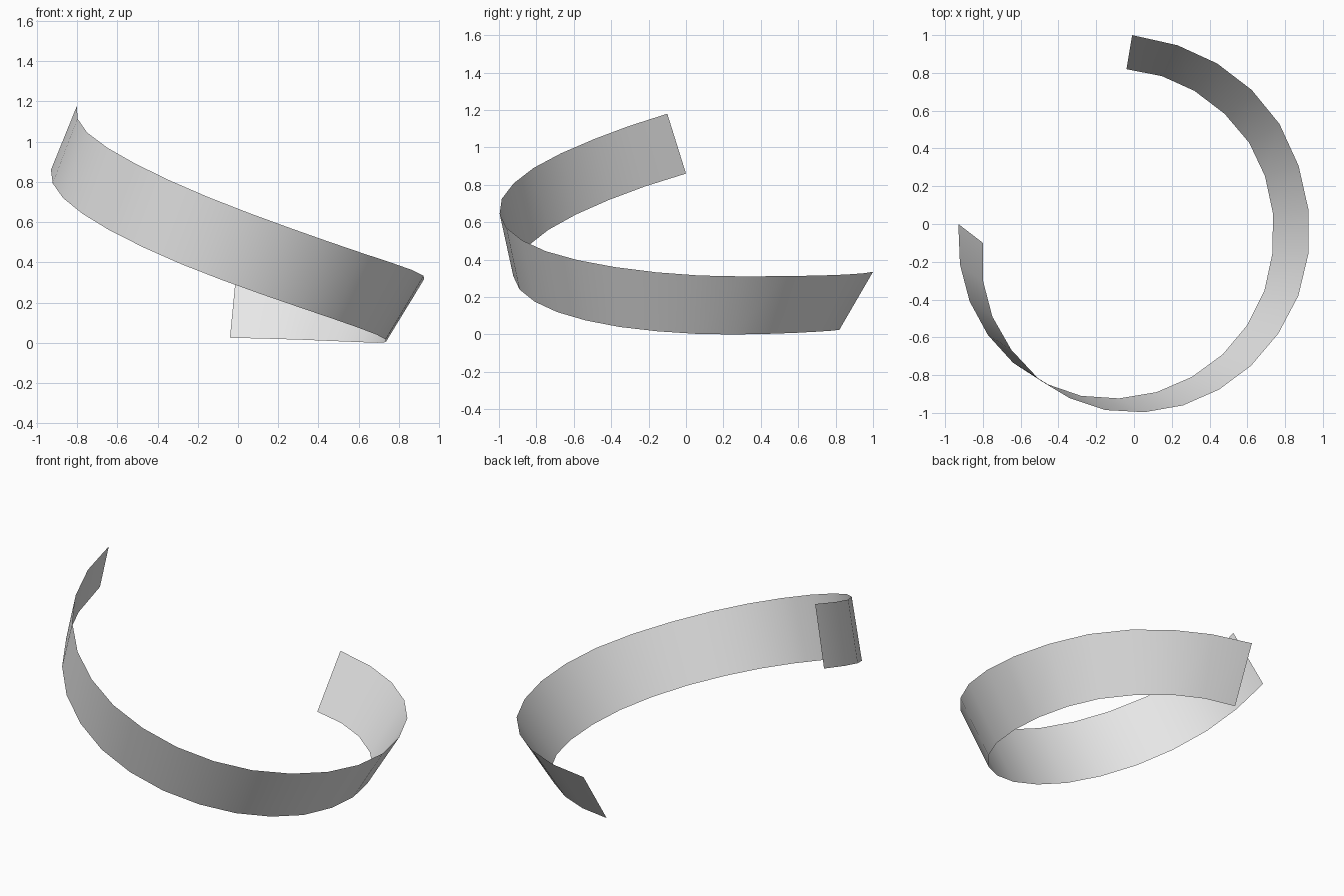
import bpy
import bmesh
from mathutils import Vector

default_cube = bpy.data.objects.get("Cube")
if default_cube:
    bpy.data.objects.remove(default_cube, do_unlink=True)

# Key points along the two rims of the rising, slowly twisting band
UPPER_PATH = [(-.01, 1, .335), (.44, .85, .32), (.77, .53, .312), (.925, .07, .315),
              (.87, -.38, .36), (.62, -.75, .445), (.26, -.96, .57), (-.15, -.985, .725),
              (-.51, -.815, .89), (-.75, -.49, 1.045), (-.8, -.1, 1.18)]
LOWER_PATH = [(-.04, .82, .025), (.32, .705, .015), (.61, .43, .003), (.735, .06, .003),
              (.69, -.355, .04), (.47, -.69, .12), (.12, -.89, .24), (-.28, -.91, .39),
              (-.64, -.735, .56), (-.87, -.41, .72), (-.93, 0, .86)]


def smooth_path(points):
    """Insert a cubic midpoint between every pair of key points."""
    pts = [Vector(p) for p in points]
    before = 3 * pts[0] - 3 * pts[1] + pts[2]
    after = 3 * pts[-1] - 3 * pts[-2] + pts[-3]
    ext = [before] + pts + [after]
    path = []
    for a, b, c, d in zip(ext, ext[1:], ext[2:], ext[3:]):
        path += [b, (9 * (b + c) - a - d) / 16]
    return path + [pts[-1]]


def make_material(name, colour):
    material = bpy.data.materials.new(name)
    material.use_nodes = True
    material.diffuse_color = colour
    material.node_tree.nodes["Principled BSDF"].inputs["Base Color"].default_value = colour
    return material


def make_band(name, lower, upper, material):
    """Bridge two rims with one row of smooth quads facing outward."""
    bm = bmesh.new()
    low = [bm.verts.new(p) for p in smooth_path(lower)]
    top = [bm.verts.new(p) for p in smooth_path(upper)]
    for i in range(len(low) - 1):
        face = bm.faces.new((low[i + 1], low[i], top[i], top[i + 1]))
        face.smooth = True
    mesh = bpy.data.meshes.new(name)
    bm.to_mesh(mesh)
    bm.free()
    mesh.materials.append(material)
    band = bpy.data.objects.new(name, mesh)
    bpy.context.collection.objects.link(band)
    return band


# Single open ribbon, no thickness
light_grey = make_material("light_grey", (.8, .8, .8, 1))
make_band("curved_ribbon", LOWER_PATH, UPPER_PATH, light_grey)
